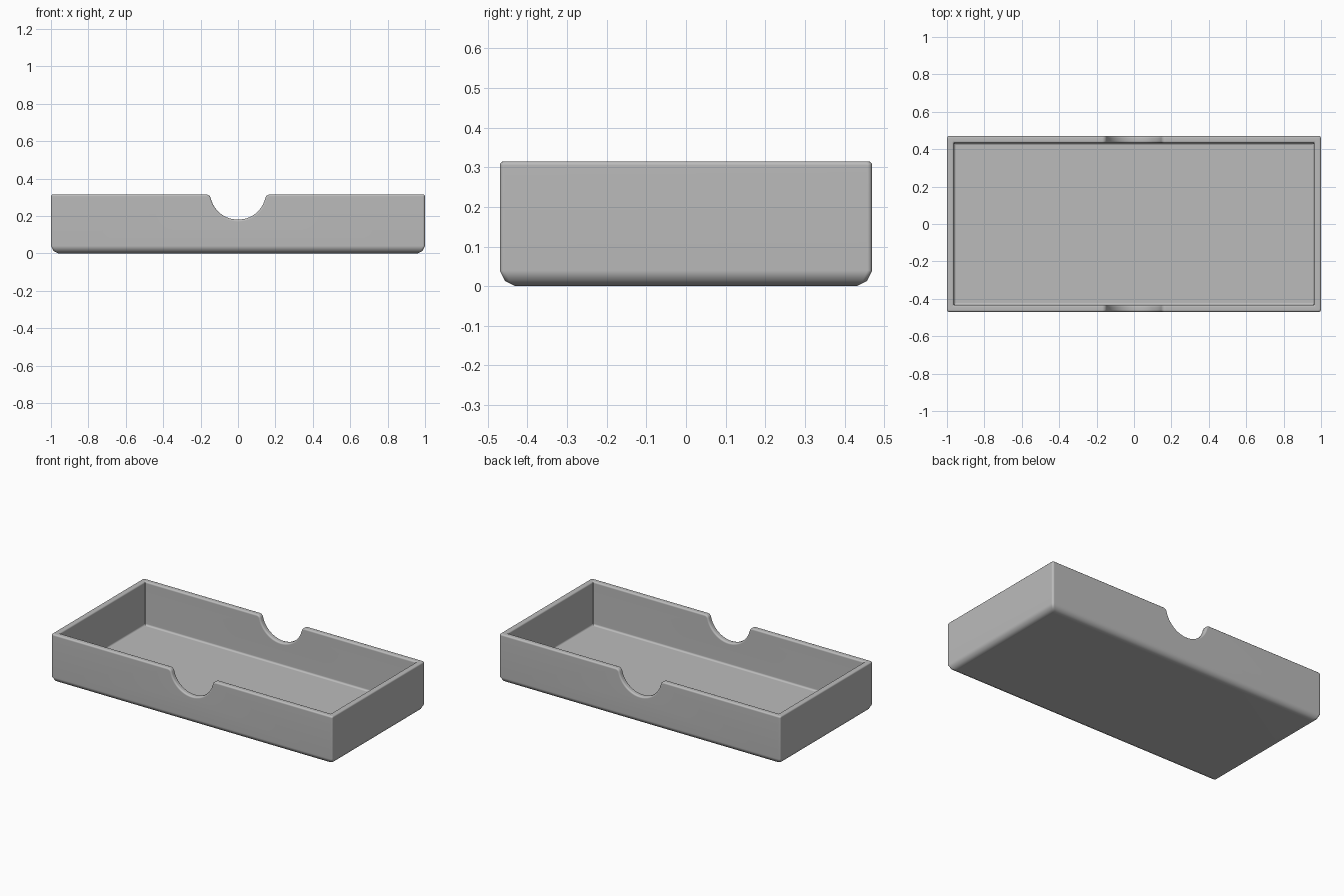
import bpy, bmesh, math

cube = bpy.data.objects.get("Cube")
if cube:
    bpy.data.objects.remove(cube, do_unlink=True)

HX, HY, H = 1.0, 0.47, 0.315     # outer half sizes and height
WALL, FLOOR = 0.037, 0.035
NOTCH_R, NOTCH_Z, FILLET = 0.15, 0.33, 0.025

grey = bpy.data.materials.new("light_grey")
grey.use_nodes = True
colour = (0.5, 0.5, 0.5, 1)
grey.diffuse_color = colour
grey.node_tree.nodes["Principled BSDF"].inputs["Base Color"].default_value = colour


def make_object(name, bm):
    bmesh.ops.recalc_face_normals(bm, faces=bm.faces)
    mesh = bpy.data.meshes.new(name)
    bm.to_mesh(mesh)
    bm.free()
    mesh.materials.append(grey)
    obj = bpy.data.objects.new(name, mesh)
    bpy.context.collection.objects.link(obj)
    return obj


def ring(bm, inset, z, radius, steps=3):
    """Rounded rectangle of vertices, inset from the outer walls."""
    verts = []
    for i, (sx, sy) in enumerate([(1, 1), (-1, 1), (-1, -1), (1, -1)]):
        for k in range(steps + 1):
            a = math.pi / 2 * (i + k / steps)
            verts.append(bm.verts.new((sx * (HX - inset - radius) + radius * math.cos(a),
                                       sy * (HY - inset - radius) + radius * math.sin(a), z)))
    return verts


# Tray shell: bottom chamfers, outer wall, rim, inner wall and floor
bm = bmesh.new()
rings = [ring(bm, *r) for r in [
    (0.04, 0, 0.012), (0.013, 0.013, 0.012), (0, 0.04, 0.012), (0, H, 0.012),
    (WALL, H, 0.003), (WALL, FLOOR + 0.012, 0.003),
    (WALL + 0.004, FLOOR + 0.004, 0.003), (WALL + 0.012, FLOOR, 0.003)]]
n = len(rings[0])
for a, b in zip(rings, rings[1:]):
    for i in range(n):
        j = (i + 1) % n
        bm.faces.new((a[i], a[j], b[j], b[i]))
bm.faces.new(rings[0])
bm.faces.new(rings[-1])
tray = make_object("tray", bm)

# Finger notch cutter: round scoop with rounded shoulders, through both long walls
fz = H - FILLET
fx = math.sqrt((NOTCH_R + FILLET) ** 2 - (NOTCH_Z - fz) ** 2)
meet = math.atan2(NOTCH_Z - fz, fx)
half = []
for k in range(13):
    a = math.pi / 2 + (meet - math.pi / 2) * k / 12
    half.append((NOTCH_R * math.cos(a), NOTCH_Z - NOTCH_R * math.sin(a)))
for k in range(1, 6):
    a = math.pi - meet + (math.pi / 2 - math.pi + meet) * k / 5
    half.append((fx + FILLET * math.cos(a), fz + FILLET * math.sin(a)))
half.append((fx, H + 0.1))
outline = [(-x, z) for x, z in reversed(half[1:])] + half
bm = bmesh.new()
face = bm.faces.new([bm.verts.new((x, -0.6, z)) for x, z in outline])
extruded = bmesh.ops.extrude_face_region(bm, geom=[face])["geom"]
bmesh.ops.translate(bm, vec=(0, 1.2, 0),
                    verts=[v for v in extruded if isinstance(v, bmesh.types.BMVert)])
cutter = make_object("notch_cutter", bm)

# Cut the notches and round every rim edge
cut = tray.modifiers.new("notches", "BOOLEAN")
cut.operation = "DIFFERENCE"
cut.solver = "EXACT"
cut.object = cutter
bevel = tray.modifiers.new("rim_rounding", "BEVEL")
bevel.width = 0.01
bevel.segments = 3
bevel.limit_method = "ANGLE"
bevel.angle_limit = math.radians(60)

bpy.context.view_layer.objects.active = tray
for obj in bpy.context.selected_objects:
    obj.select_set(False)
tray.select_set(True)
for name in [m.name for m in tray.modifiers]:
    bpy.ops.object.modifier_apply(modifier=name)
bpy.data.objects.remove(cutter, do_unlink=True)
bpy.ops.object.shade_smooth_by_angle(angle=math.radians(40))
tray.modifiers.new("even_shading", "WEIGHTED_NORMAL").keep_sharp = True
